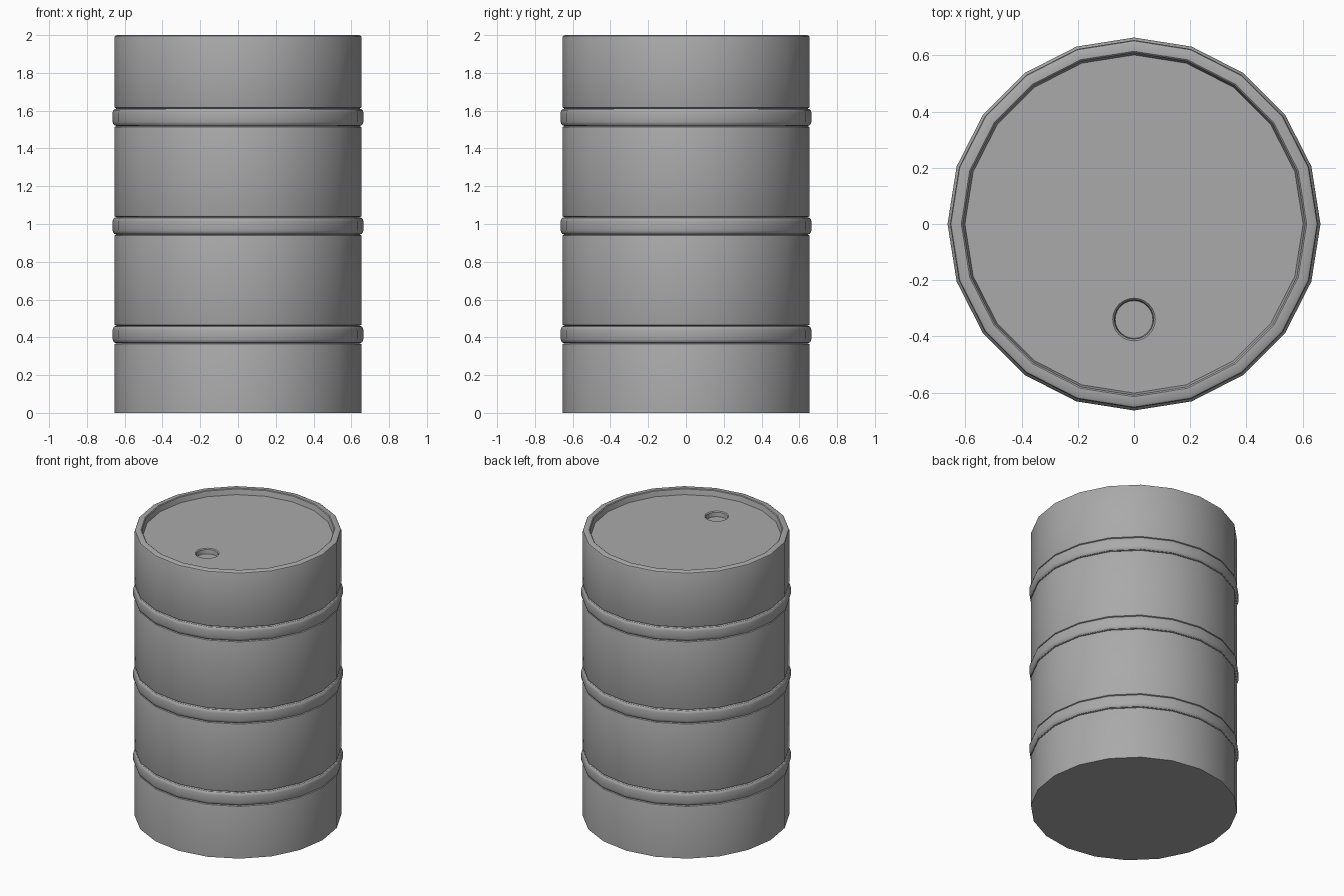
import bpy, bmesh
from math import sin, cos, pi, radians

cube = bpy.data.objects.get("Cube")
if cube:
    bpy.data.objects.remove(cube, do_unlink=True)

SIDES = 20
HOLE_SIDES = 24
HOLE_Y = -0.34

steel = bpy.data.materials.new("grey_steel")
steel.use_nodes = True
grey = (0.4, 0.4, 0.4, 1)
steel.diffuse_color = grey
steel.node_tree.nodes["Principled BSDF"].inputs["Base Color"].default_value = grey


def ring(bm, radius, z, sides, y=0):
    """Closed ring of vertices around a vertical axis."""
    angles = [2 * pi * i / sides for i in range(sides)]
    return [bm.verts.new((radius * cos(a), y + radius * sin(a), z)) for a in angles]


def loft(bm, profile, sides, y=0):
    """Skin a (radius, z) profile; returns its first and last rings."""
    rings = [ring(bm, r, z, sides, y) for r, z in profile]
    for low, high in zip(rings, rings[1:]):
        for i in range(sides):
            j = (i + 1) % sides
            bm.faces.new((low[i], low[j], high[j], high[i]))
    return rings[0], rings[-1]


def loop_edges(bm, verts):
    return [bm.edges.get((a, b)) for a, b in zip(verts, verts[1:] + verts[:1])]


# Wall profile with three hoops, each set between two narrow grooves
hoop = [(0.655, -0.057), (0.653, -0.051), (0.643, -0.046), (0.654, -0.043),
        (0.661, -0.035), (0.664, -0.024)]
hoop += [(r, -z) for r, z in reversed(hoop)]
profile = [(0.655, 0)]
for centre in (0.415, 0.99, 1.565):
    profile += [(r, centre + z) for r, z in hoop]

# Rounded rim, then down to the recessed lid
profile += [(0.655, 1.988), (0.652, 1.995), (0.643, 2.0),
            (0.615, 2.0), (0.61, 1.996), (0.602, 1.96)]

bm = bmesh.new()
base, lid_edge = loft(bm, profile, SIDES)
bm.faces.new(base[::-1])

# Filler hole sunk into the lid
hole_edge, hole_floor = loft(bm, [(0.076, 1.96), (0.070, 1.954), (0.067, 1.925)],
                             HOLE_SIDES, HOLE_Y)
bm.faces.new(hole_floor)

# Lid surface around the hole
bmesh.ops.triangle_fill(bm, use_beauty=True, normal=(0, 0, 1),
                        edges=loop_edges(bm, lid_edge) + loop_edges(bm, hole_edge))
bmesh.ops.recalc_face_normals(bm, faces=bm.faces)

mesh = bpy.data.meshes.new("barrel")
bm.to_mesh(mesh)
bm.free()
mesh.materials.append(steel)
barrel = bpy.data.objects.new("barrel", mesh)
bpy.context.collection.objects.link(barrel)

bpy.context.view_layer.objects.active = barrel
barrel.select_set(True)
bpy.ops.object.shade_smooth_by_angle(angle=radians(30))
